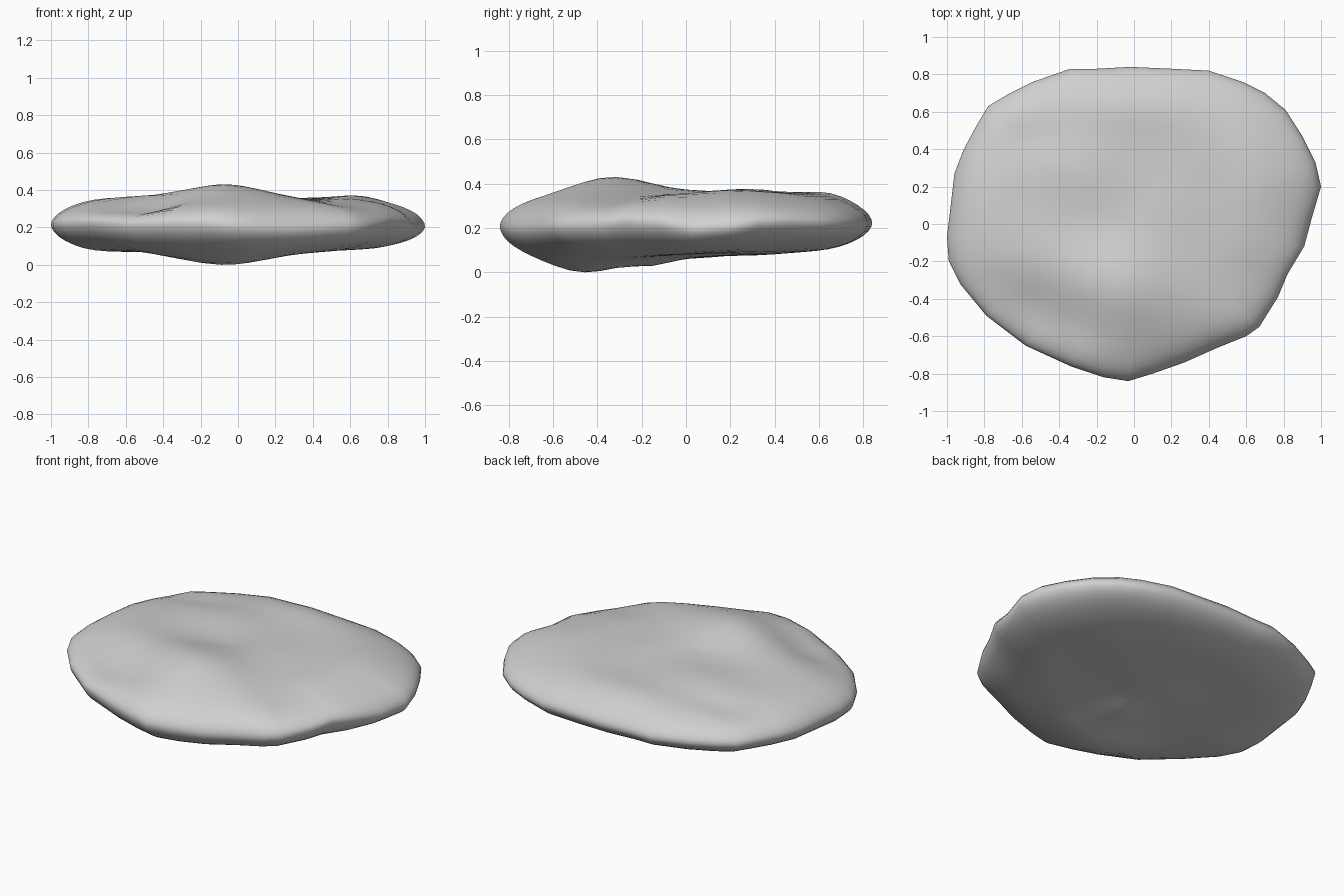
import bpy
import bmesh
from math import exp, pi, sin, cos
from mathutils import Vector

default_cube = bpy.data.objects.get("Cube")
if default_cube:
    bpy.data.objects.remove(default_cube, do_unlink=True)

# Single stone colour
stone_grey = bpy.data.materials.new("stone_grey")
stone_grey.use_nodes = True
colour = (0.63, 0.63, 0.63, 1)
stone_grey.diffuse_color = colour
shader = stone_grey.node_tree.nodes["Principled BSDF"]
shader.inputs["Base Color"].default_value = colour
shader.inputs["Roughness"].default_value = 0.8

# Rim of the stone seen from above, counter-clockwise
OUTLINE = [
    (1, .2), (.97, .33), (.9, .47), (.81, .61), (.7, .7), (.58, .76), (.4, .82),
    (.2, .83), (-.02, .84), (-.2, .83), (-.34, .83), (-.54, .76), (-.68, .69),
    (-.78, .63), (-.84, .53), (-.91, .4), (-.96, .27), (-.98, .1), (-1, -.07),
    (-.99, -.2), (-.93, -.32), (-.79, -.49), (-.58, -.65), (-.34, -.76),
    (-.16, -.82), (-.03, -.84), (.1, -.8), (.27, -.74), (.45, -.66), (.6, -.6),
    (.67, -.55), (.77, -.39), (.82, -.27), (.91, -.12), (.95, .03),
]

# Swellings and hollows: x, y, width in x, width in y, height
TOP_BUMPS = [
    (-.1, -.33, .35, .28, .07), (.64, .2, .16, .25, .03), (-.55, -.5, .28, .16, -.08),
    (-.85, .12, .2, .25, .025), (-.2, .3, .3, .2, .015), (.62, -.35, .2, .2, -.03),
    (0, .65, .5, .14, .02), (-.62, .45, .18, .07, -.025), (.35, -.05, .2, .2, -.01),
]
BOTTOM_BUMPS = [
    (-.05, -.15, .15, .12, -.03), (-.1, -.48, .35, .22, -.06), (-.85, -.1, .2, .3, -.015),
    (.5, .1, .2, .25, .01), (-.3, .4, .2, .2, .012),
]
RIM_BUMPS = [
    (-.8, -.5, .3, .3, .02), (-.25, -.8, .2, .3, .02), (.3, -.75, .3, .2, -.015),
    (.85, -.25, .15, .18, .025), (.95, .1, .15, .12, -.03), (.9, .4, .2, .15, .015),
]


def relief(x, y, bumps):
    return sum(height * exp(-((x - cx) / wx) ** 2 - ((y - cy) / wy) ** 2)
               for cx, cy, wx, wy, height in bumps)


def top_height(x, y):
    ripple = .007 * sin(7 * x + 3 * y) * cos(9 * y - 2 * x)
    return .358 + relief(x, y, TOP_BUMPS) + ripple


def bottom_height(x, y):
    ripple = .006 * sin(6 * x - 4 * y) * cos(8 * y + x)
    return .07 + .025 * y + relief(x, y, BOTTOM_BUMPS) + ripple


def rim_height(x, y):
    return .215 + .01 * y + relief(x, y, RIM_BUMPS)


def surface_point(corner, t, surface):
    """Point at fraction t from the centre to the rim, rounded over at the edge."""
    x, y = corner[0] * t, corner[1] * t
    rim = rim_height(*corner)
    fullness = max(0, 1 - t ** 5) ** .55
    return Vector((x, y, rim + (surface(x, y) - rim) * fullness))


# Stone: concentric rings over the top, round the rim and under the bottom
bm = bmesh.new()
RINGS = 16
fractions = [sin(pi / 2 * i / RINGS) for i in range(1, RINGS + 1)]
rim_ring = [bm.verts.new(surface_point(c, 1, top_height)) for c in OUTLINE]

for surface in (top_height, bottom_height):
    centre = bm.verts.new((0, 0, surface(0, 0)))
    rings = [[bm.verts.new(surface_point(c, t, surface)) for c in OUTLINE]
             for t in fractions[:-1]]
    rings.append(rim_ring)
    count = len(OUTLINE)
    for i in range(count):
        j = (i + 1) % count
        bm.faces.new((centre, rings[0][i], rings[0][j]))
        for inner, outer in zip(rings, rings[1:]):
            bm.faces.new((inner[i], outer[i], outer[j], inner[j]))

bmesh.ops.recalc_face_normals(bm, faces=bm.faces)

# Rest the lowest point on the ground
lowest = min(v.co.z for v in bm.verts)
bmesh.ops.translate(bm, verts=bm.verts, vec=(0, 0, -lowest))
for face in bm.faces:
    face.smooth = True

mesh = bpy.data.meshes.new("flat_stone")
bm.to_mesh(mesh)
bm.free()
mesh.materials.append(stone_grey)
stone = bpy.data.objects.new("flat_stone", mesh)
bpy.context.collection.objects.link(stone)
